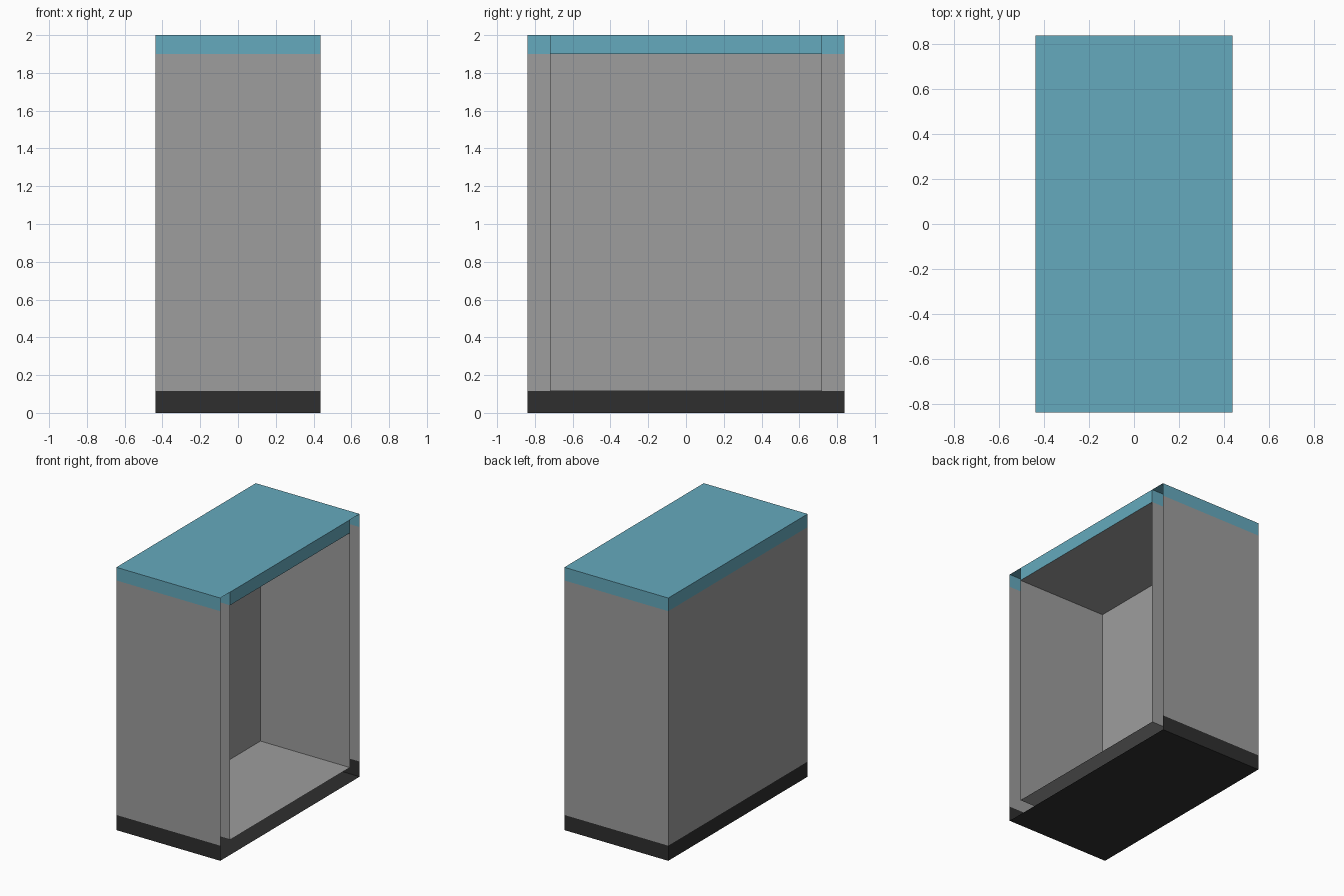
import bpy, bmesh

if "Cube" in bpy.data.objects:
    bpy.data.objects.remove(bpy.data.objects["Cube"])

X, Y, H = 0.4375, 0.838, 2.0      # outer half width, half depth, height
IX, IY = -0.315, 0.72             # inner back wall and side walls
FLOOR, CEIL = 0.115, 1.9          # inner floor and ceiling, also the colour bands


def material(name, rgb):
    m = bpy.data.materials.new(name)
    m.diffuse_color = (*rgb, 1)
    m.use_nodes = True
    m.node_tree.nodes["Principled BSDF"].inputs["Base Color"].default_value = m.diffuse_color
    return m


MATS = [material("grey", (0.337, 0.337, 0.337)),
        material("teal", (0.130, 0.400, 0.510)),
        material("black", (0.028, 0.028, 0.028))]


def open_box(name, lo, hi, inward=False):
    """Sheet box with its +x side left open, coloured in bands by height."""
    bm = bmesh.new()
    bmesh.ops.create_cube(bm, size=1)
    for v in bm.verts:
        v.co = [lo[i] + (v.co[i] + 0.5) * (hi[i] - lo[i]) for i in range(3)]
    bmesh.ops.delete(bm, geom=[f for f in bm.faces if f.normal.x > 0.9], context='FACES_ONLY')
    if inward:
        bmesh.ops.reverse_faces(bm, faces=bm.faces[:])
    for z in (FLOOR, CEIL):
        if lo[2] < z < hi[2]:
            bmesh.ops.bisect_plane(bm, geom=bm.verts[:] + bm.edges[:] + bm.faces[:],
                                   plane_co=(0, 0, z), plane_no=(0, 0, 1))
    for f in bm.faces:
        z = f.calc_center_median().z
        f.material_index = 1 if z > CEIL + 0.01 else 2 if z < FLOOR - 0.01 else 0
    finish(name, bm)


def plate(name, corners, mat):
    bm = bmesh.new()
    bm.faces.new([bm.verts.new(c) for c in corners]).material_index = mat
    finish(name, bm)


def finish(name, bm):
    me = bpy.data.meshes.new(name)
    bm.to_mesh(me)
    bm.free()
    for m in MATS:
        me.materials.append(m)
    bpy.context.collection.objects.link(bpy.data.objects.new(name, me))


# Outer case and inner compartment, both open on the +x side (hollow rim)
open_box("outer_case", (-X, -Y, 0), (X, Y, H))
open_box("inner_compartment", (IX, -IY, FLOOR), (X, IY, CEIL), inward=True)

# Lintel over the opening, with its two returns running back to the inner wall
plate("lintel_front", [(X, -IY, CEIL), (X, IY, CEIL), (X, IY, H), (X, -IY, H)], 1)
for side, s in (("left", -1), ("right", 1)):
    pts = [(IX, s * IY, CEIL), (X, s * IY, CEIL), (X, s * IY, H), (IX, s * IY, H)]
    plate("lintel_return_" + side, pts if s < 0 else pts[::-1], 1)
